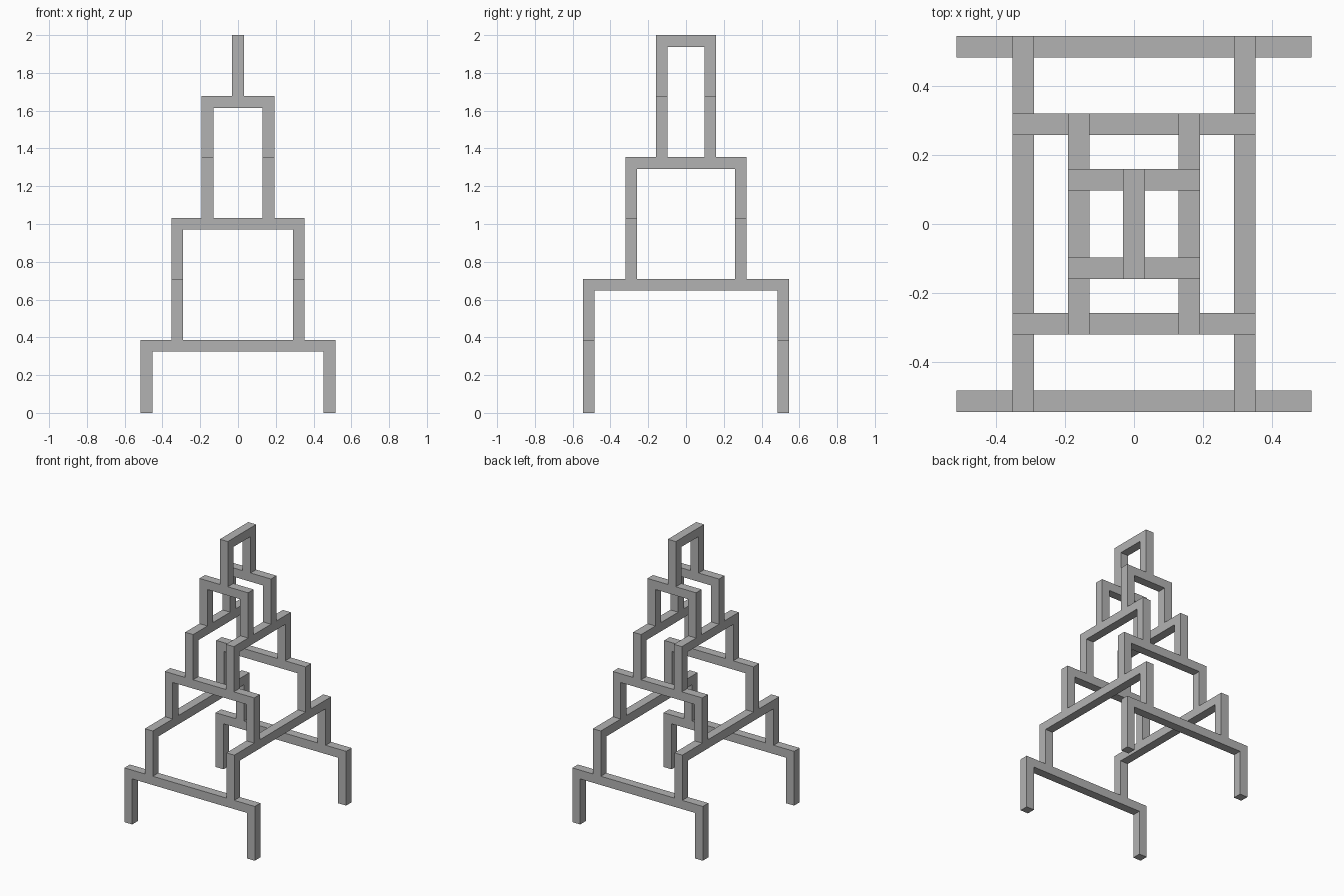
import bpy
import bmesh
from mathutils import Vector

cube = bpy.data.objects.get("Cube")
if cube:
    bpy.data.objects.remove(cube, do_unlink=True)

grey = bpy.data.materials.new("light_grey")
grey.use_nodes = True
grey.diffuse_color = (0.45, 0.45, 0.45, 1)
grey.node_tree.nodes["Principled BSDF"].inputs["Base Color"].default_value = grey.diffuse_color

BAR = 0.0625       # square bar thickness
UNIT = 2 / 31      # vertical module: first tier is 6 units, others 5


def portal(name, axis, half, offset, z0, z1):
    """Two-legged frame spanning x or y, its bar centred at offset on the other axis."""
    inner = half - BAR
    profile = [(-half, z0), (-inner, z0), (-inner, z1 - BAR), (inner, z1 - BAR),
               (inner, z0), (half, z0), (half, z1), (-half, z1)]
    depth = offset - BAR / 2
    bm = bmesh.new()
    verts = [bm.verts.new((u, depth, z) if axis == "x" else (depth, u, z))
             for u, z in profile]
    face = bm.faces.new(verts)
    push = Vector((0, BAR, 0)) if axis == "x" else Vector((BAR, 0, 0))
    grown = bmesh.ops.extrude_face_region(bm, geom=[face], use_keep_orig=True)
    moved = [g for g in grown["geom"] if isinstance(g, bmesh.types.BMVert)]
    bmesh.ops.translate(bm, verts=moved, vec=push)
    bmesh.ops.recalc_face_normals(bm, faces=bm.faces)
    mesh = bpy.data.meshes.new(name)
    bm.to_mesh(mesh)
    bm.free()
    mesh.materials.append(grey)
    bpy.context.collection.objects.link(bpy.data.objects.new(name, mesh))


# Outer half-extents of the tower: each tier spans one axis and stands on the last
half_x = [0.515, 0.353, 0.192, BAR / 2]
half_y = [0.546, 0.321, 0.160]
tiers = [("x", half_x[0], half_y[0]), ("y", half_y[0], half_x[1]),
         ("x", half_x[1], half_y[1]), ("y", half_y[1], half_x[2]),
         ("x", half_x[2], half_y[2])]

# Paired portals, alternating direction as they rise
base = 0
for i, (axis, half, outer) in enumerate(tiers):
    top = (6 + 5 * i) * UNIT
    sides = ("front", "back") if axis == "x" else ("right", "left")
    for side, sign in zip(sides, (-1, 1)):
        portal(f"{side}_portal_tier_{i + 1}", axis, half, sign * (outer - BAR / 2), base, top)
    base = top

# Single portal at the top
portal("top_portal", "y", half_y[2], 0, base, 2)
